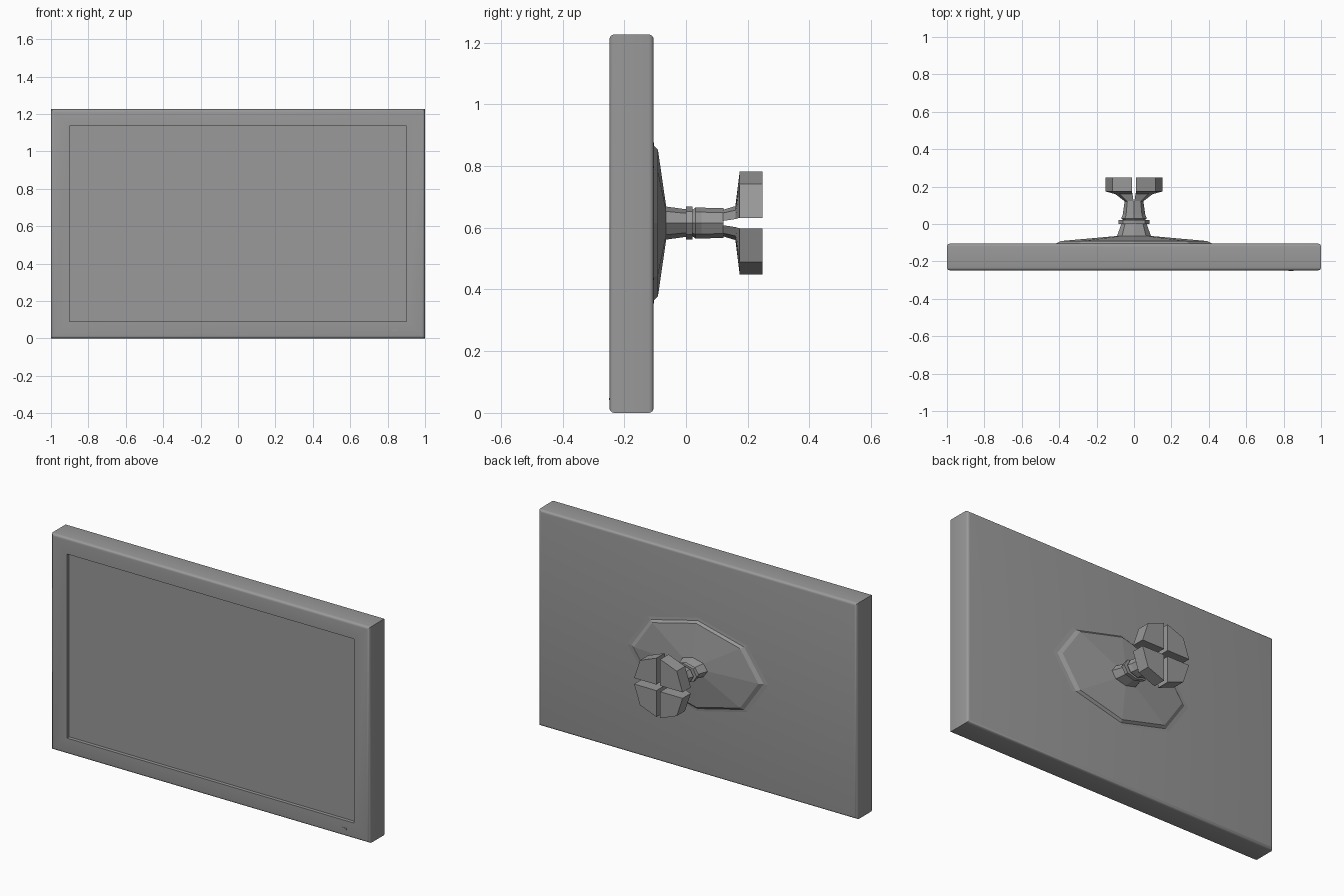
import bpy, bmesh
from math import sin, cos, pi, radians

cube = bpy.data.objects.get("Cube")
if cube:
    bpy.data.objects.remove(cube, do_unlink=True)

grey = bpy.data.materials.new("plain_grey")
grey.use_nodes = True
colour = (0.32, 0.32, 0.32, 1)
grey.diffuse_color = colour
grey.node_tree.nodes["Principled BSDF"].inputs["Base Color"].default_value = colour


def loft(name, rings, smooth=None):
    """Skin a list of equal rings of (x, y, z) points and cap both ends."""
    bm = bmesh.new()
    loops = [[bm.verts.new(p) for p in ring] for ring in rings]
    for a, b in zip(loops, loops[1:]):
        for i in range(len(a)):
            j = (i + 1) % len(a)
            bm.faces.new((a[i], a[j], b[j], b[i]))
    bm.faces.new(loops[0])
    bm.faces.new(loops[-1])
    bmesh.ops.recalc_face_normals(bm, faces=bm.faces)
    mesh = bpy.data.meshes.new(name)
    bm.to_mesh(mesh)
    bm.free()
    mesh.materials.append(grey)
    obj = bpy.data.objects.new(name, mesh)
    bpy.context.collection.objects.link(obj)
    if smooth:
        bpy.ops.object.select_all(action='DESELECT')
        obj.select_set(True)
        bpy.context.view_layer.objects.active = obj
        bpy.ops.object.shade_smooth_by_angle(angle=radians(smooth))
    return obj


def rectangle(hx, hz, y, cx=0, cz=0.613):
    return [(cx + sx * hx, y, cz + sz * hz)
            for sx, sz in ((-1, -1), (1, -1), (1, 1), (-1, 1))]


def octagon(y, rx, rz, cz=0.615):
    return [(rx * cos(i * pi / 4), y, cz + rz * sin(i * pi / 4)) for i in range(8)]


# Display housing: recessed screen, bezel, rounded front and back edges
front, back, r = -0.248, -0.105, 0.016
rings = [rectangle(0.9, 0.522, front + 0.02), rectangle(0.9, 0.522, front)]
for k in range(5):
    a = k * pi / 8
    inset = r * (1 - sin(a))
    rings.append(rectangle(1 - inset, 0.613 - inset, front + r * (1 - cos(a))))
for k in range(5):
    a = k * pi / 8
    inset = r * (1 - cos(a))
    rings.append(rectangle(1 - inset, 0.613 - inset, back - r * (1 - sin(a))))
loft("display_housing", rings, 30)

# Small power button on the bezel
loft("power_button", [rectangle(0.014, 0.004, front + 0.002, 0.84, 0.045),
                      rectangle(0.014, 0.004, front - 0.002, 0.84, 0.045)])

# Faceted mounting plate with a thin flange
loft("mount_plate", [octagon(y, rx, rz) for y, rx, rz in (
    (-0.107, 0.47, 0.28), (-0.103, 0.415, 0.25),
    (-0.091, 0.39, 0.238), (-0.064, 0.09, 0.052))])

# Neck, collar and shaft
loft("neck", [octagon(-0.068, 0.092, 0.054), octagon(0.005, 0.066, 0.044)])
loft("collar", [octagon(0.0, 0.082, 0.053), octagon(0.021, 0.082, 0.053)])
loft("shaft", [octagon(y, rx, rz) for y, rx, rz in (
    (0.018, 0.055, 0.04), (0.03, 0.068, 0.05),
    (0.05, 0.06, 0.05), (0.122, 0.05, 0.048))])


# Four clamp jaws, separated by a cross-shaped slot
def jaw_ring(sx, sz, y, gx, gz, rx, rz):
    points = ((gx, gz), (rx, gz), (0.76 * rx, 0.76 * rz), (gx, rz))
    return [(sx * x, y, 0.615 + sz * z) for x, z in points]


jaw_profile = ((0.12, 0.002, 0.007, 0.048, 0.043),
               (0.16, 0.008, 0.013, 0.1, 0.055),
               (0.174, 0.012, 0.017, 0.152, 0.167),
               (0.248, 0.012, 0.017, 0.152, 0.167))
for side, sx in (("left", 1), ("right", -1)):
    for level, sz in (("upper", 1), ("lower", -1)):
        loft(f"{level}_{side}_jaw", [jaw_ring(sx, sz, *p) for p in jaw_profile])
